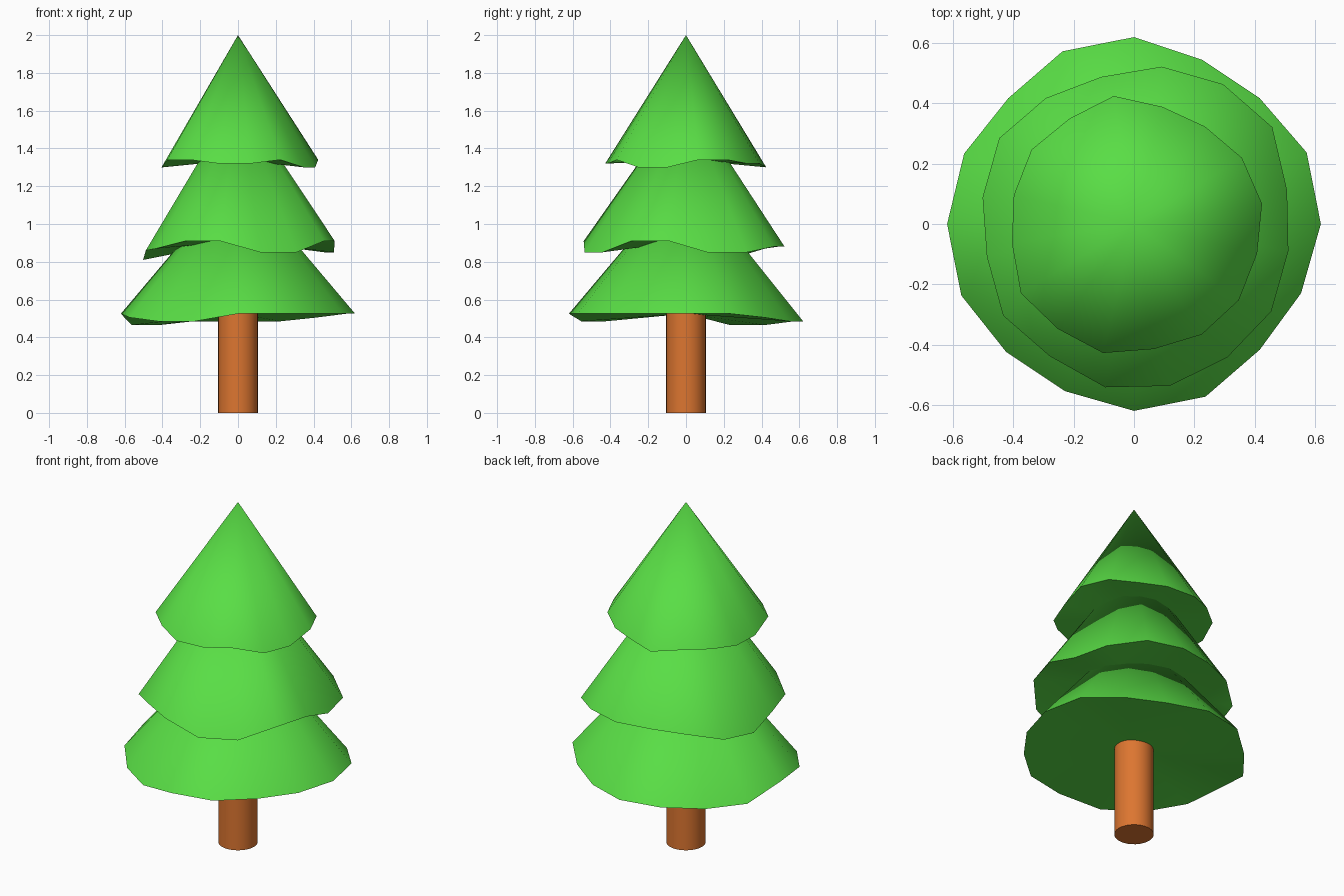
import bpy
import bmesh
from math import radians, sin, cos, tau

default_cube = bpy.data.objects.get("Cube")
if default_cube:
    bpy.data.objects.remove(default_cube, do_unlink=True)


def make_material(name, colour):
    material = bpy.data.materials.new(name)
    material.use_nodes = True
    material.diffuse_color = colour
    shader = material.node_tree.nodes["Principled BSDF"]
    shader.inputs["Base Color"].default_value = colour
    return material


def finish(bm, name, material):
    """Turn a bmesh into a smooth object that keeps its sharp rims."""
    bmesh.ops.recalc_face_normals(bm, faces=bm.faces)
    mesh = bpy.data.meshes.new(name)
    bm.to_mesh(mesh)
    bm.free()
    mesh.materials.append(material)
    part = bpy.data.objects.new(name, mesh)
    bpy.context.collection.objects.link(part)
    bpy.ops.object.select_all(action="DESELECT")
    part.select_set(True)
    bpy.context.view_layer.objects.active = part
    bpy.ops.object.shade_smooth_by_angle(angle=radians(45))
    return part


def foliage_tier(name, level, tip, turn, radii, drops, material):
    """Closed cone with an uneven rim; radii and drops are in hundredths."""
    bm = bmesh.new()
    apex = bm.verts.new((0, 0, tip))
    underside = bm.verts.new((0, 0, level))
    rim = []
    for index, (radius, drop) in enumerate(zip(radii, drops)):
        angle = tau * index / len(radii) + radians(turn)
        reach = radius / 100
        rim.append(bm.verts.new((reach * cos(angle),
                                 reach * sin(angle),
                                 level - drop / 100)))
    for start, end in zip(rim, rim[1:] + rim[:1]):
        bm.faces.new((start, end, apex))
        bm.faces.new((end, start, underside))
    return finish(bm, name, material)


leaf_green = make_material("leaf green", (0.10, 0.73, 0.06, 1))
bark_brown = make_material("bark brown", (0.72, 0.18, 0.03, 1))

# Trunk, reaching a little way into the foliage
bm = bmesh.new()
bmesh.ops.create_cone(bm, cap_ends=True, segments=32, radius1=0.105,
                      radius2=0.105, depth=0.6)
bmesh.ops.translate(bm, verts=bm.verts, vec=(0, 0, 0.3))
finish(bm, "trunk", bark_brown)

# Three overlapping foliage tiers with wavy rims
foliage_tier("lower_foliage", 0.525, 1.26, 0,
             [62, 62, 59, 59, 62, 62, 59, 61, 62, 62, 60, 60, 62, 62, 59, 60],
             [0, 0, 2, 4, 4, 4, 6, 6, 0, 2, 4, 4, 0, 0, 0, 0],
             leaf_green)
foliage_tier("middle_foliage", 0.91, 1.68, 12.5,
             [52, 56, 55, 53, 50, 51, 53, 51, 50, 53, 52, 55, 55, 54, 54, 52],
             [6, 6, 3, 3, 3, 4, 8, 10, 5, 4, 0, 0, 6, 6, 0, 0],
             leaf_green)
foliage_tier("upper_foliage", 1.34, 2.0, 9,
             [43, 42, 40, 40, 43, 41, 42, 41, 41, 44, 43, 44, 42, 43, 43, 42],
             [0, 0, 2, 2, 4, 2, 2, 4, 4, 0, 0, 2, 2, 0, 4, 4],
             leaf_green)
